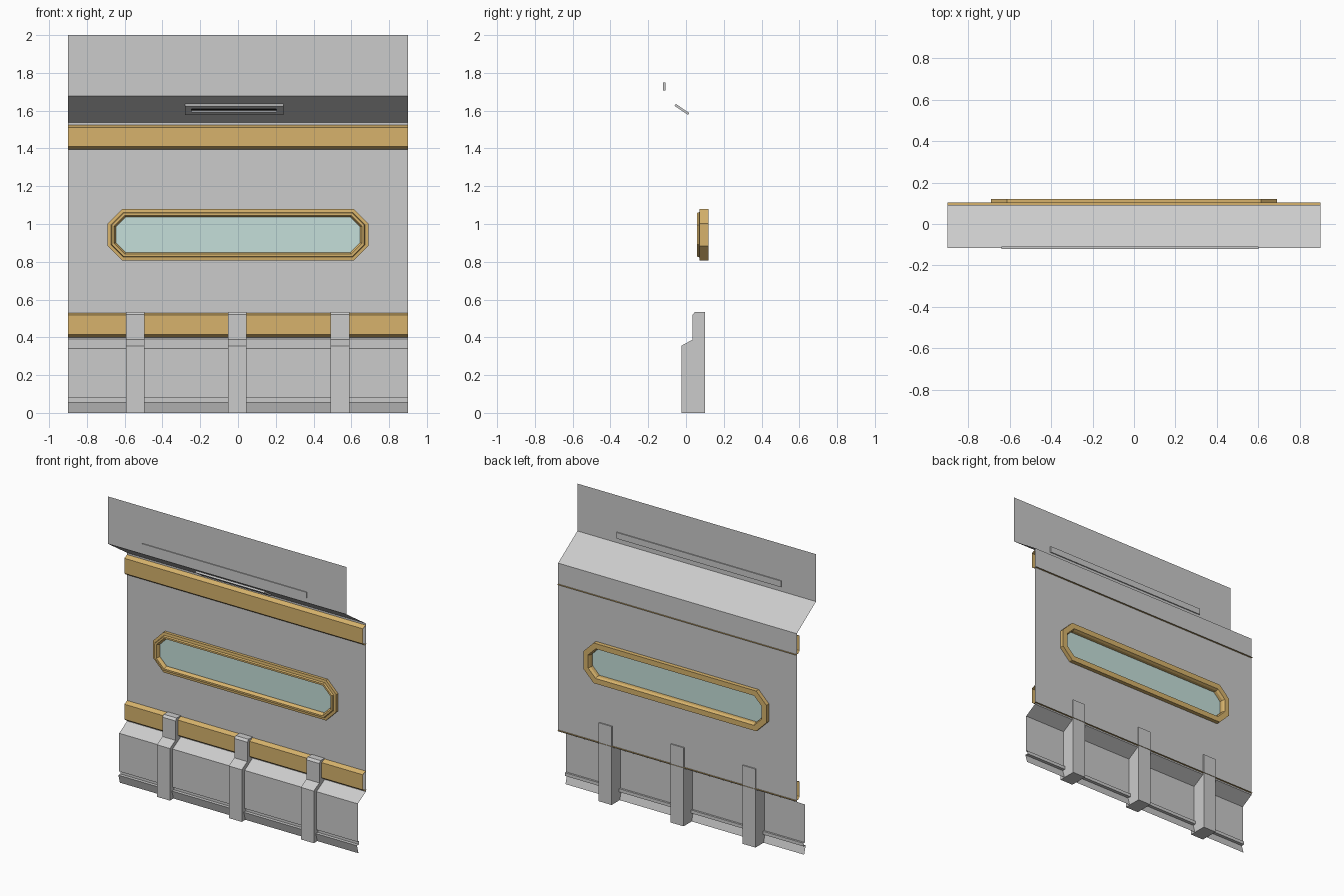
import bpy, bmesh, math
from mathutils import Vector

if "Cube" in bpy.data.objects:
    bpy.data.objects.remove(bpy.data.objects["Cube"])


def material(name, rgb):
    m = bpy.data.materials.new(name)
    m.diffuse_color = (*rgb, 1)
    m.use_nodes = True
    m.node_tree.nodes["Principled BSDF"].inputs["Base Color"].default_value = m.diffuse_color
    return m


GOLD = material("ochre trim", (0.68, 0.45, 0.15))
GLASS = material("pale glass", (0.56, 0.74, 0.70))
BLACK = material("slot black", (0.01, 0.01, 0.01))


def make(name, verts, faces, mat=None):
    me = bpy.data.meshes.new(name)
    me.from_pydata(verts, [], faces)
    me.update()
    ob = bpy.data.objects.new(name, me)
    bpy.context.collection.objects.link(ob)
    if mat:
        me.materials.append(mat)
    return ob


def sheet(name, prof, x0=-0.9, x1=0.9, mat=None):
    """Open (y, z) profile swept along x, without thickness."""
    n = len(prof)
    v = [(x, y, z) for x in (x0, x1) for y, z in prof]
    return make(name, v, [(i, i + 1, n + i + 1, n + i) for i in range(n - 1)], mat)


def solid(name, prof, x0, x1, mat=None):
    """Closed (y, z) profile extruded along x, with end caps."""
    n = len(prof)
    v = [(x, y, z) for x in (x0, x1) for y, z in prof]
    f = [(i, (i + 1) % n, n + (i + 1) % n, n + i) for i in range(n)]
    f += [tuple(range(n))[::-1], tuple(range(n, 2 * n))]
    ob = make(name, v, f, mat)
    bm = bmesh.new()
    bm.from_mesh(ob.data)
    bmesh.ops.recalc_face_normals(bm, faces=bm.faces)
    bm.to_mesh(ob.data)
    bm.free()
    return ob


def octagon(inset, y):
    """Long eight-sided window outline, moved inward by inset."""
    a, b, c = 0.69 - inset, 0.137 - inset, 0.077 - 0.586 * inset
    pts = [(a, b - c), (a - c, b), (c - a, b), (-a, b - c),
           (-a, c - b), (c - a, -b), (a - c, -b), (a, c - b)]
    return [(x, y, 0.943 + z) for x, z in pts]


def ring_mesh(name, rings, mat=None, closed=False):
    v = [p for r in rings for p in r]
    n, k = 8, len(rings)
    f = [(i * n + j, i * n + (j + 1) % n, (i + 1) % k * n + (j + 1) % n, (i + 1) % k * n + j)
         for i in range(k if closed else k - 1) for j in range(n)]
    return make(name, v, f, mat)


WALL = 0.092

# Upper and lower wall sheets
sheet("upper_wall", [(-0.115, 2.0), (-0.115, 1.677), (WALL, 1.537), (WALL, 1.3)])
sheet("lower_wall", [(WALL, 0.6), (WALL, 0.39), (0.005, 0.34), (0.005, 0.08), (0.018, 0.08),
                     (0.018, 0.058), (-0.004, 0.058), (0.013, 0.0)])

# Middle wall with the window opening: outer eight points joined to the opening
z0, z1 = 0.6, 1.3
hole = octagon(0.02, WALL)
outer = [(0.9, hole[0][2]), (hole[1][0], z1), (hole[2][0], z1), (-0.9, hole[3][2]),
         (-0.9, hole[4][2]), (hole[5][0], z0), (hole[6][0], z0), (0.9, hole[7][2])]
corners = [(0.9, WALL, z1), (-0.9, WALL, z1), (-0.9, WALL, z0), (0.9, WALL, z0)]
verts = hole + [(x, WALL, z) for x, z in outer] + corners
faces = []
for j in range(8):
    k = (j + 1) % 8
    if j % 2 == 0:
        faces.append((j, 8 + j, 16 + j // 2, 8 + k, k))
    else:
        faces.append((j, 8 + j, 8 + k, k))
make("window_wall", verts, faces)

# Ochre horizontal trims
for name, z in (("upper_trim", 1.395), ("lower_trim", 0.4)):
    sheet(name, [(WALL, z + 0.13), (0.06, z + 0.117), (0.06, z + 0.014), (0.078, z), (0.104, z)], mat=GOLD)

# Window frame and pane
profile = [(0, 0.12), (0, 0.072), (0.018, 0.07), (0.022, 0.057), (0.034, 0.057),
           (0.044, 0.075), (0.044, 0.105), (0.036, 0.12)]
ring_mesh("window_frame", [octagon(i, y) for i, y in profile], GOLD, True)
make("window_pane", octagon(0.043, 0.082), [tuple(range(8))], GLASS)

# Vertical ribs
rib = [(-0.025, 0), (-0.025, 0.355), (0.035, 0.388), (0.035, 0.52),
       (0.048, 0.535), (0.1, 0.535), (0.1, 0)]
for i, x in enumerate((-0.545, -0.003, 0.54)):
    solid(f"rib_{i + 1}", rib, x - 0.049, x + 0.049)

# Sloped vent under the overhang, framed around a recessed black slot
along = Vector((WALL + 0.115, -0.14)).normalized()
down = Vector((along.y, -along.x))
mid = Vector((-0.018, 1.677 - 0.14 * 0.097 / 0.207))


def slab(name, a, b, t0, t1, x0, x1, mat=None):
    pts = [mid + along * s + down * t for s, t in ((a, t0), (b, t0), (b, t1), (a, t1))]
    if pts[0].y > 10:
        return
    return solid(name, [tuple(p) for p in pts], x0, x1, mat)


if down.y > 0:
    down = -down
slab("vent_top", -0.043, -0.013, 0, 0.012, -0.28, 0.24)
slab("vent_bottom", 0.013, 0.043, 0, 0.012, -0.28, 0.24)
slab("vent_left", -0.013, 0.013, 0, 0.012, -0.28, -0.245)
slab("vent_right", -0.013, 0.013, 0, 0.012, 0.205, 0.24)
slab("vent_slot", -0.013, 0.013, 0.001, 0.005, -0.245, 0.205, BLACK)

# Thin bar on the overhang
solid("overhang_bar", [(-0.121, 1.708), (-0.121, 1.75), (-0.108, 1.75), (-0.108, 1.708)], -0.64, 0.6)
